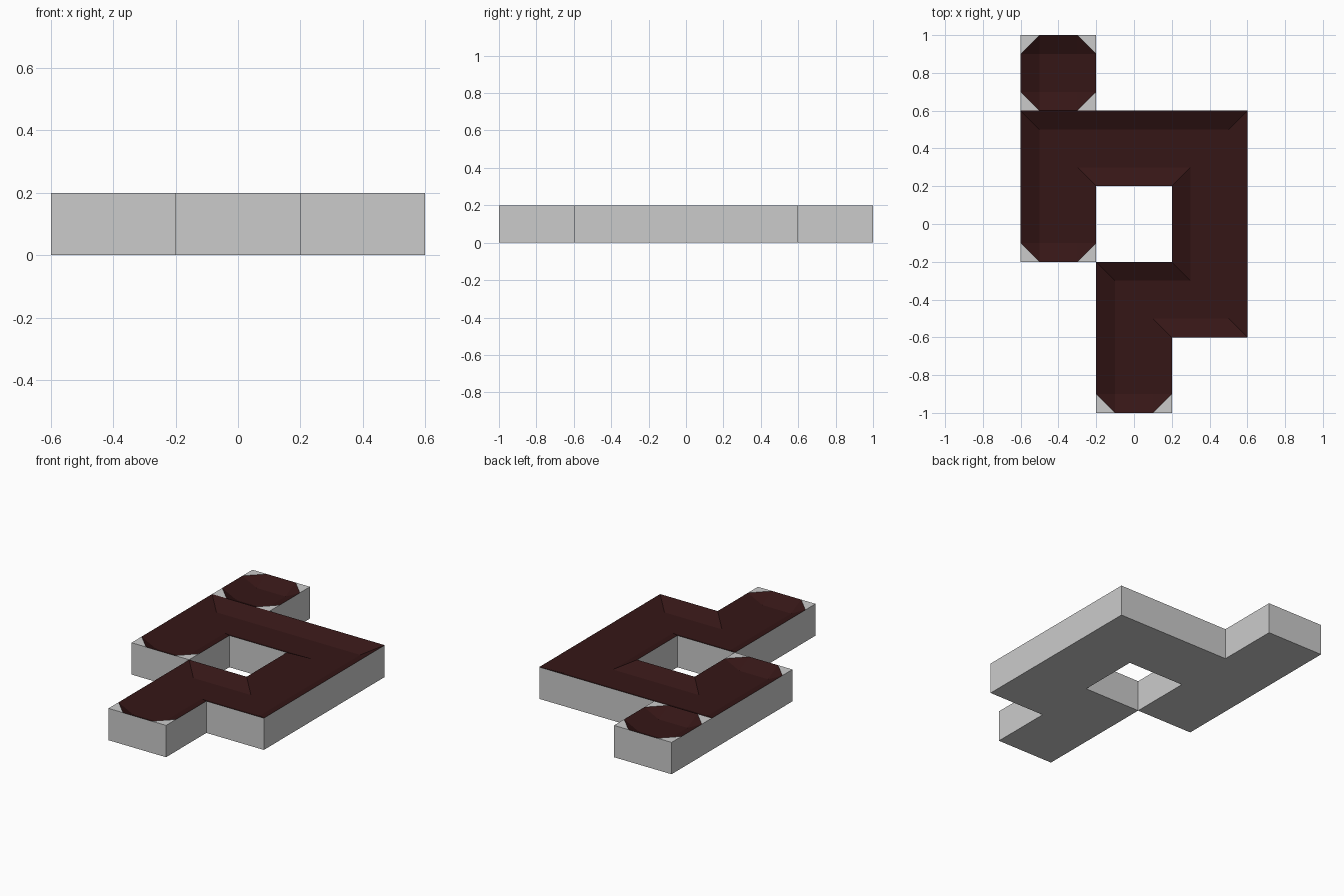
import bpy
import bmesh
from mathutils import Vector

if "Cube" in bpy.data.objects:
    bpy.data.objects.remove(bpy.data.objects["Cube"])

CELL, TOP, RIM, DEPTH = 0.4, 0.2, 0.1, 0.05


def finish(bm, name, material=None):
    bmesh.ops.remove_doubles(bm, verts=bm.verts, dist=1e-4)
    mesh = bpy.data.meshes.new(name)
    bm.to_mesh(mesh)
    bm.free()
    if material:
        mesh.materials.append(material)
    obj = bpy.data.objects.new(name, mesh)
    bpy.context.collection.objects.link(obj)
    return obj


def face(bm, *points):
    return bm.faces.new([bm.verts.new(p) for p in points])


def at(p, z):
    return (p.x, p.y, z)


red = bpy.data.materials.new("dark_red")
red.diffuse_color = (0.036, 0.008, 0.008, 1)
red.use_nodes = True
red.node_tree.nodes["Principled BSDF"].inputs["Base Color"].default_value = red.diffuse_color

# Plinth: underside of each grid cell plus walls on its open sides
cells = {(-1, 2), (-1, 1), (0, 1), (1, 1), (-1, 0), (1, 0),
         (0, -1), (1, -1), (0, -2)}
plinth = bmesh.new()
for i, j in cells:
    c = Vector((i * CELL, j * CELL))
    h = CELL / 2
    ring = [c + Vector(o) * h for o in ((-1, -1), (1, -1), (1, 1), (-1, 1))]
    face(plinth, *[at(p, 0) for p in reversed(ring)])
    for k, (di, dj) in enumerate(((0, -1), (1, 0), (0, 1), (-1, 0))):
        if (i + di, j + dj) not in cells:
            a, b = ring[k], ring[(k + 1) % 4]
            face(plinth, at(a, 0), at(b, 0), at(b, TOP), at(a, TOP))


# Sunken tray: sloped rim and flat floor; corners marked 1 are cut off
def tray(name, outline):
    bm = bmesh.new()
    n = len(outline)
    pts = [Vector(p[:2]) for p in outline]
    first, last, inner = [], [], []
    for k, p in enumerate(pts):
        d1 = (p - pts[k - 1]).normalized()
        d2 = (pts[(k + 1) % n] - p).normalized()
        q = p + RIM * (Vector((-d1.y, d1.x)) + Vector((-d2.y, d2.x)))
        cut = RIM * outline[k][2]
        a, b = p - d1 * cut, p + d2 * cut
        first.append(a)
        last.append(b)
        inner.append(q)
        if cut:
            face(bm, at(a, TOP), at(b, TOP), at(q, TOP - DEPTH))
            face(plinth, at(a, TOP), at(p, TOP), at(b, TOP))
    for k in range(n):
        m = (k + 1) % n
        face(bm, at(last[k], TOP), at(first[m], TOP),
             at(inner[m], TOP - DEPTH), at(inner[k], TOP - DEPTH))
    face(bm, *[at(q, TOP - DEPTH) for q in inner])
    finish(bm, name, red)


tray("small_tray", [(-.6, .6, 1), (-.2, .6, 1), (-.2, 1, 1), (-.6, 1, 1)])
tray("main_tray", [(-.6, -.2, 1), (-.2, -.2, 1), (-.2, .2, 0), (.2, .2, 0),
                   (.2, -.2, 0), (-.2, -.2, 0), (-.2, -1, 1), (.2, -1, 1),
                   (.2, -.6, 0), (.6, -.6, 0), (.6, .6, 0), (-.6, .6, 0)])
finish(plinth, "plinth")
